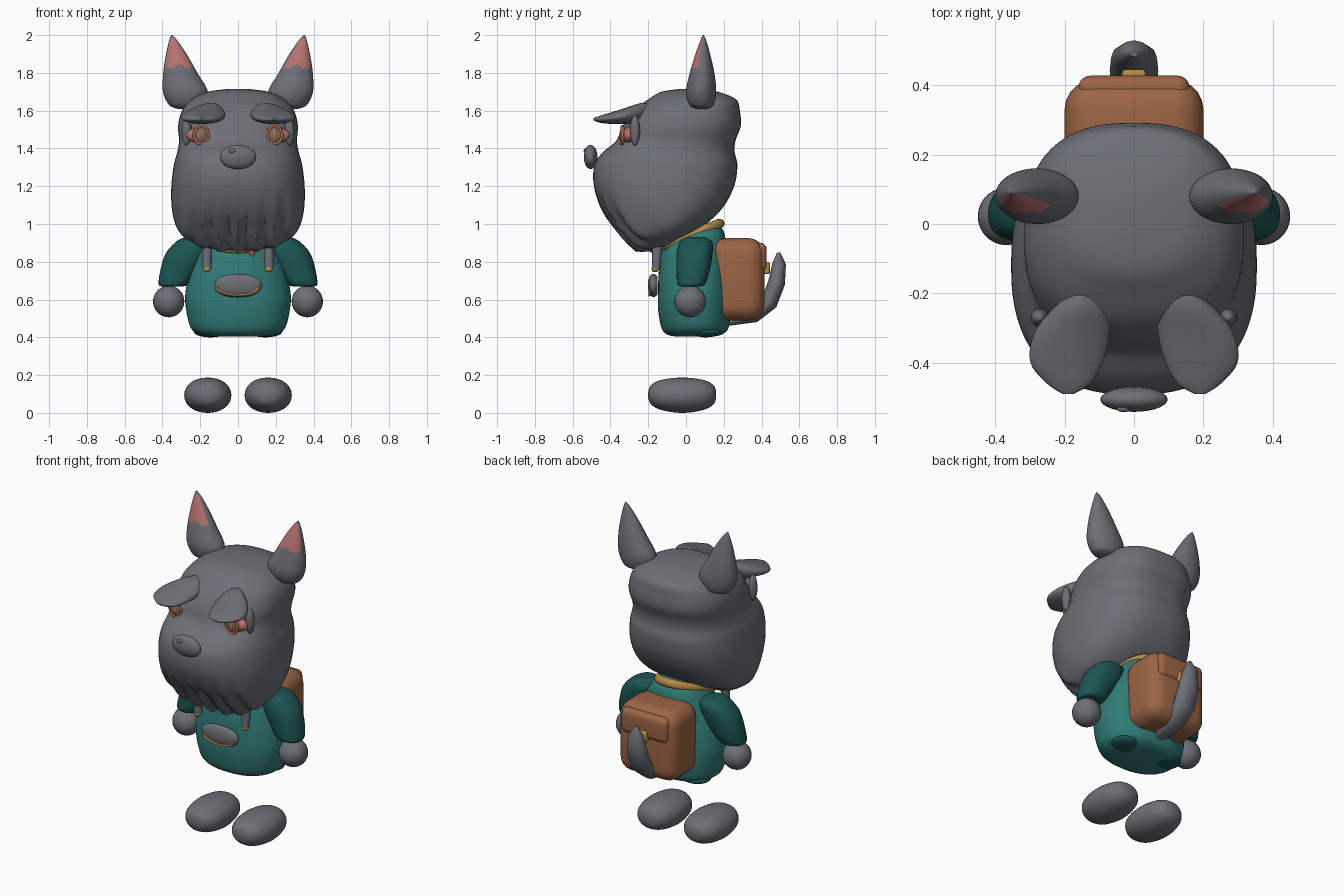
import bpy, bmesh, math
from mathutils import Vector, Matrix

if "Cube" in bpy.data.objects:
    bpy.data.objects.remove(bpy.data.objects["Cube"], do_unlink=True)


def material(name, r, g, b):
    m = bpy.data.materials.new(name)
    m.use_nodes = True
    m.diffuse_color = (r, g, b, 1)
    bsdf = next(n for n in m.node_tree.nodes if n.type == 'BSDF_PRINCIPLED')
    bsdf.inputs["Base Color"].default_value = (r, g, b, 1)
    bsdf.inputs["Roughness"].default_value = 0.8
    return m


GREY = material("grey fur", .15, .16, .18)
TEAL = material("teal cloth", .03, .2, .185)
DARK = material("dark teal cloth", .011, .09, .085)
BROWN = material("brown leather", .33, .13, .06)
GOLD = material("gold trim", .46, .26, .06)
ORANGE = material("orange iris", .45, .14, .05)
PINK = material("pink skin", .48, .17, .165)
parts = []


def finish(name, bm, mat):
    bmesh.ops.recalc_face_normals(bm, faces=bm.faces[:])
    me = bpy.data.meshes.new(name)
    bm.to_mesh(me)
    bm.free()
    me.materials.append(mat)
    ob = bpy.data.objects.new(name, me)
    bpy.context.collection.objects.link(ob)
    parts.append(ob)
    return ob


def pair(ob):
    """Mirror a left part to the right side."""
    me = ob.data.copy()
    me.transform(Matrix.Scale(-1, 4, (1, 0, 0)))
    me.flip_normals()
    other = bpy.data.objects.new("right_" + ob.name, me)
    ob.name = "left_" + ob.name
    bpy.context.collection.objects.link(other)
    parts.append(other)


def skin(name, rings, mat, closed=False):
    bm = bmesh.new()
    rows = [[bm.verts.new(p) for p in ring] for ring in rings]
    n = len(rows[0])
    follow = rows[1:] + rows[:1] if closed else rows[1:]
    for a, b in zip(rows, follow):
        for i in range(n):
            j = (i + 1) % n
            bm.faces.new((a[i], a[j], b[j], b[i]))
    if not closed:
        bm.faces.new(rows[0])
        bm.faces.new(rows[-1])
    return finish(name, bm, mat)


def smooth_rows(rows, steps):
    """Catmull-Rom interpolation through rows of numbers."""
    out = []
    for i in range(len(rows) - 1):
        quad = zip(rows[max(i - 1, 0)], rows[i], rows[i + 1], rows[min(i + 2, len(rows) - 1)])
        quad = list(quad)
        for s in range(steps):
            t = s / steps
            out.append([.5 * (2 * b + (c - a) * t + (2 * a - 5 * b + 4 * c - d) * t * t
                              + (3 * b - a - 3 * c + d) * t ** 3) for a, b, c, d in quad])
    return out + [rows[-1]]


def loft(name, rows, mat, along='z', power=2.0, n=32, steps=5):
    """Rows hold position, x low, x high, then low and high of the other axis."""
    rings = []
    for t, x0, x1, v0, v1 in smooth_rows(rows, steps):
        ring = []
        for i in range(n):
            a = 2 * math.pi * i / n
            c, s = math.cos(a), math.sin(a)
            x = (x0 + x1) / 2 + (x1 - x0) / 2 * math.copysign(abs(c) ** (2 / power), c)
            v = (v0 + v1) / 2 + (v1 - v0) / 2 * math.copysign(abs(s) ** (2 / power), s)
            ring.append((x, v, t) if along == 'z' else (x, t, v))
        rings.append(ring)
    return skin(name, rings, mat)


def sweep(name, path, radii, side, mat, closed=False, n=10):
    """Tube along a planar path; radii are across and within the plane."""
    path, side, rings = [Vector(p) for p in path], Vector(side).normalized(), []
    last = len(path) - 1
    for i, p in enumerate(path):
        ahead = path[(i + 1) % len(path)] if closed else path[min(i + 1, last)]
        back = path[i - 1] if closed else path[max(i - 1, 0)]
        out = (ahead - back).cross(side).normalized()
        ra, rb = radii[i] if isinstance(radii, list) else radii
        angles = [2 * math.pi * k / n for k in range(n)]
        rings.append([p + side * ra * math.cos(a) + out * rb * math.sin(a) for a in angles])
    return skin(name, rings, mat, closed)


def ball(name, centre, radii, mat):
    bm = bmesh.new()
    bmesh.ops.create_uvsphere(bm, u_segments=28, v_segments=16, radius=1,
                              matrix=Matrix.Translation(centre) @ Matrix.Diagonal((*radii, 1)))
    return finish(name, bm, mat)


def box(name, low, high, bevel, mat):
    low, high = Vector(low), Vector(high)
    bm = bmesh.new()
    bmesh.ops.create_cube(bm, size=1, matrix=Matrix.Translation((low + high) / 2)
                          @ Matrix.Diagonal((*(high - low), 1)))
    bmesh.ops.bevel(bm, geom=bm.edges[:], offset=bevel, segments=5, profile=.5, affect='EDGES')
    return finish(name, bm, mat)


def arc(centre, rx, rz, a0, a1, n):
    return [(centre[0] + rx * math.cos(a), centre[1], centre[2] + rz * math.sin(a))
            for a in (a0 + (a1 - a0) * i / n for i in range(n))]


# Head with long bearded muzzle: height, half width, front, back
head_rows = [(.86, .1, -.25, -.17), (.88, .2, -.275, -.1), (.92, .27, -.315, -.03),
             (.98, .325, -.365, .08), (1.08, .35, -.44, .19), (1.2, .353, -.487, .255),
             (1.31, .34, -.485, .272), (1.38, .322, -.44, .258), (1.44, .312, -.37, .262),
             (1.52, .317, -.335, .29), (1.6, .297, -.28, .285), (1.66, .245, -.2, .265),
             (1.7, .16, -.13, .17), (1.715, .05, -.03, .09)]
head = loft("head", [(z, -w, w, f, b) for z, w, f, b in head_rows], GREY, power=2.5, n=72)
for v in head.data.vertices:
    # Locks in the beard
    if v.co.y < -.12 and v.co.z < 1.2:
        fade = min(1, (1.2 - v.co.z) / .2) * min(1, (-.12 - v.co.y) / .1)
        wave = math.cos(v.co.x * 2 * math.pi / .095)
        v.co.y -= .012 * wave * fade
        v.co.z -= .008 * wave * fade

# Ears with pink inner patch
ear = loft("ear", [(1.61, .24, .32, .06, .11), (1.63, .19, .365, .02, .145),
                   (1.7, .16, .397, 0, .16), (1.8, .215, .396, .02, .15),
                   (1.9, .272, .381, .05, .128), (1.97, .32, .365, .075, .108),
                   (2.0, .348, .354, .088, .094)], GREY, n=48, steps=8)
ear.data.materials.append(PINK)
for f in ear.data.polygons:
    c = f.center
    notch = .03 * (1 - min(1, abs(c.x - .31) / .045))
    if f.normal.y < -.55 and 1.82 + notch < c.z < 1.985:
        f.material_index = 1
pair(ear)

# Heavy overhanging brows
pair(loft("brow", [(-.18, .11, .15, 1.61, 1.63), (-.2, .09, .18, 1.575, 1.64),
                   (-.25, .07, .24, 1.535, 1.638), (-.32, .07, .29, 1.53, 1.615),
                   (-.4, .09, .298, 1.53, 1.59), (-.46, .125, .25, 1.537, 1.572),
                   (-.49, .175, .205, 1.55, 1.56)], GREY, along='y'))

# Eyes
pair(ball("eye_white", (.185, -.3, 1.47), (.09, .037, .045), PINK))
pair(ball("pupil", (.195, -.333, 1.47), (.036, .016, .045), GREY))
pair(ball("pupil_glow", (.195, -.342, 1.47), (.015, .011, .032), ORANGE))
pair(sweep("iris_ring", arc((.195, -.337, 1.47), .038, .047, 0, 2 * math.pi, 28),
           (.009, .008), (0, 1, 0), ORANGE, closed=True))
pair(ball("eyelid", (.272, -.27, 1.495), (.026, .026, .08), GREY))

# Nose
ball("nose", (0, -.505, 1.355), (.097, .036, .064), GREY)
ball("nose_bump", (-.03, -.532, 1.388), (.02, .01, .011), GREY)

# Body, leg openings and sleeves
body_rows = [(.405, .15, -.06, .15), (.415, .2, -.1, .19), (.45, .25, -.13, .225),
             (.55, .275, -.148, .237), (.64, .278, -.148, .235), (.76, .25, -.143, .23),
             (.88, .2, -.12, .215), (.96, .15, -.06, .2), (1.0, .1, 0, .17)]
loft("body", [(z, -w, w, f, b) for z, w, f, b in body_rows], TEAL, power=2.3, n=48)
pair(ball("leg_opening", (.145, .105, .43), (.09, .08, .03), DARK))
pair(loft("sleeve", [(.67, .3, .4, -.02, .07), (.68, .265, .42, -.045, .1),
                     (.75, .215, .412, -.05, .125), (.84, .16, .385, -.05, .14),
                     (.9, .15, .335, -.035, .14), (.927, .18, .29, -.01, .11),
                     (.932, .22, .25, .03, .07)], DARK, power=2.3))
pair(ball("hand", (.367, .022, .59), (.083, .083, .084), GREY))

# Feet
pair(loft("foot", [(-.2, .145, .175, .08, .11), (-.185, .095, .225, .045, .147),
                   (-.13, .053, .267, .015, .175), (-.02, .035, .285, 0, .187),
                   (.09, .053, .267, .015, .175), (.145, .095, .225, .045, .147),
                   (.16, .145, .175, .08, .11)], GREY, along='y', power=2.1))

# Collar with a small knot
turn = [2 * math.pi * i / 40 for i in range(40)]
sweep("collar", [(.14 * math.cos(a), .005 + .175 * math.sin(a), .935 + .068 * math.sin(a))
                 for a in turn], (.026, .024), (0, -.36, .93), GOLD, closed=True)
loft("collar_knot", [(.825, .075, .085, -.175, -.165), (.85, .05, .09, -.18, -.15),
                     (.885, .01, .09, -.18, -.14)], BROWN, n=12)

# Drawstrings with gold ends
pair(loft("drawstring", [(.765, .14, .188, -.18, -.135), (.83, .138, .19, -.18, -.13),
                         (.9, .138, .19, -.18, -.12)], GREY, n=14))
pair(loft("drawstring_end", [(.745, .154, .174, -.175, -.155), (.757, .144, .184, -.182, -.142),
                             (.77, .144, .184, -.182, -.14)], GOLD, n=14))

# Belly pocket with curved trim
loft("pocket", [(-.2, -.06, .06, .65, .7), (-.19, -.11, .11, .625, .727),
                (-.172, -.125, .125, .612, .735), (-.152, -.11, .11, .625, .725)],
     GREY, along='y', power=2.3)
sweep("pocket_trim", arc((0, -.193, .67), .108, .047, math.pi, 2 * math.pi + .1, 24),
      (.006, .006), (0, 1, 0), GOLD)

# Backpack
box("backpack", (-.2, .13, .49), (.2, .415, .925), .085, BROWN)
box("backpack_flap", (-.16, .355, .745), (.16, .427, .9), .034, BROWN)
box("backpack_clasp", (-.035, .41, .735), (.035, .445, .8), .012, GOLD)

# Upturned tail
sweep("tail", [(0, .2, .47), (0, .24, .485), (0, .36, .515), (0, .44, .585),
               (0, .48, .69), (0, .493, .79), (0, .49, .85)],
      [(.02, .01), (.04, .022), (.06, .038), (.07, .046), (.066, .045), (.046, .036), (.012, .008)],
      (1, 0, 0), GREY, n=12)

bpy.ops.object.select_all(action='DESELECT')
for ob in parts:
    ob.select_set(True)
bpy.context.view_layer.objects.active = parts[0]
bpy.ops.object.shade_smooth_by_angle(angle=math.radians(50))
